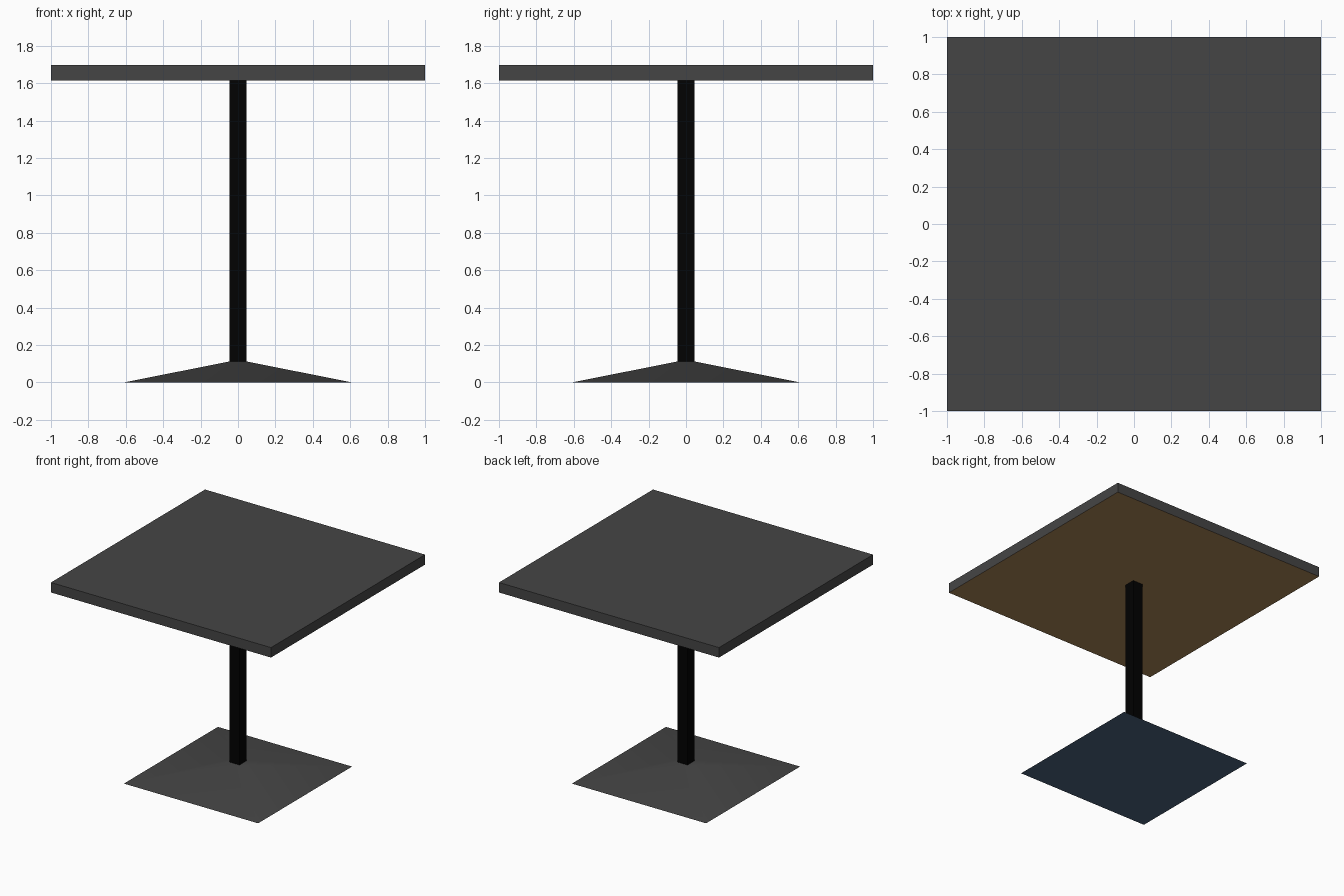
import bpy, bmesh, math

if "Cube" in bpy.data.objects:
    bpy.data.objects.remove(bpy.data.objects["Cube"])


def material(name, rgb):
    m = bpy.data.materials.new(name)
    m.diffuse_color = (*rgb, 1.0)
    m.use_nodes = True
    m.node_tree.nodes["Principled BSDF"].inputs["Base Color"].default_value = m.diffuse_color
    return m


charcoal = material("charcoal", (0.060, 0.060, 0.060))
black = material("black", (0.0005, 0.0005, 0.0005))
brown = material("brown_underside", (0.40, 0.235, 0.093))
navy = material("blue_underside", (0.070, 0.125, 0.210))


def square_block(name, z0, z1, half_bottom, half_top, mat, under=None):
    """Square block, optionally tapered, with its own underside colour."""
    bm = bmesh.new()
    bmesh.ops.create_cube(bm, size=2)
    for v in bm.verts:
        top = v.co.z > 0
        half = half_top if top else half_bottom
        v.co.x *= half
        v.co.y *= half
        v.co.z = z1 if top else z0
    bm.normal_update()
    for f in bm.faces:
        f.material_index = 1 if under and f.normal.z < -0.9 else 0
    me = bpy.data.meshes.new(name)
    bm.to_mesh(me)
    bm.free()
    me.materials.append(mat)
    if under:
        me.materials.append(under)
    ob = bpy.data.objects.new(name, me)
    bpy.context.collection.objects.link(ob)
    return ob


# Table top, central post and low pyramid foot
square_block("table_top", 1.615, 1.697, 1.0, 1.0, charcoal, brown)
square_block("post", 0.112, 1.615, 0.045, 0.045, black)
base = square_block("pyramid_base", 0.0, 0.112, 0.61, 0.045, charcoal, navy)

# The foot's shallow slopes blend softly, its rim stays sharp
bpy.context.view_layer.objects.active = base
base.select_set(True)
bpy.ops.object.shade_smooth_by_angle(angle=math.radians(30))
